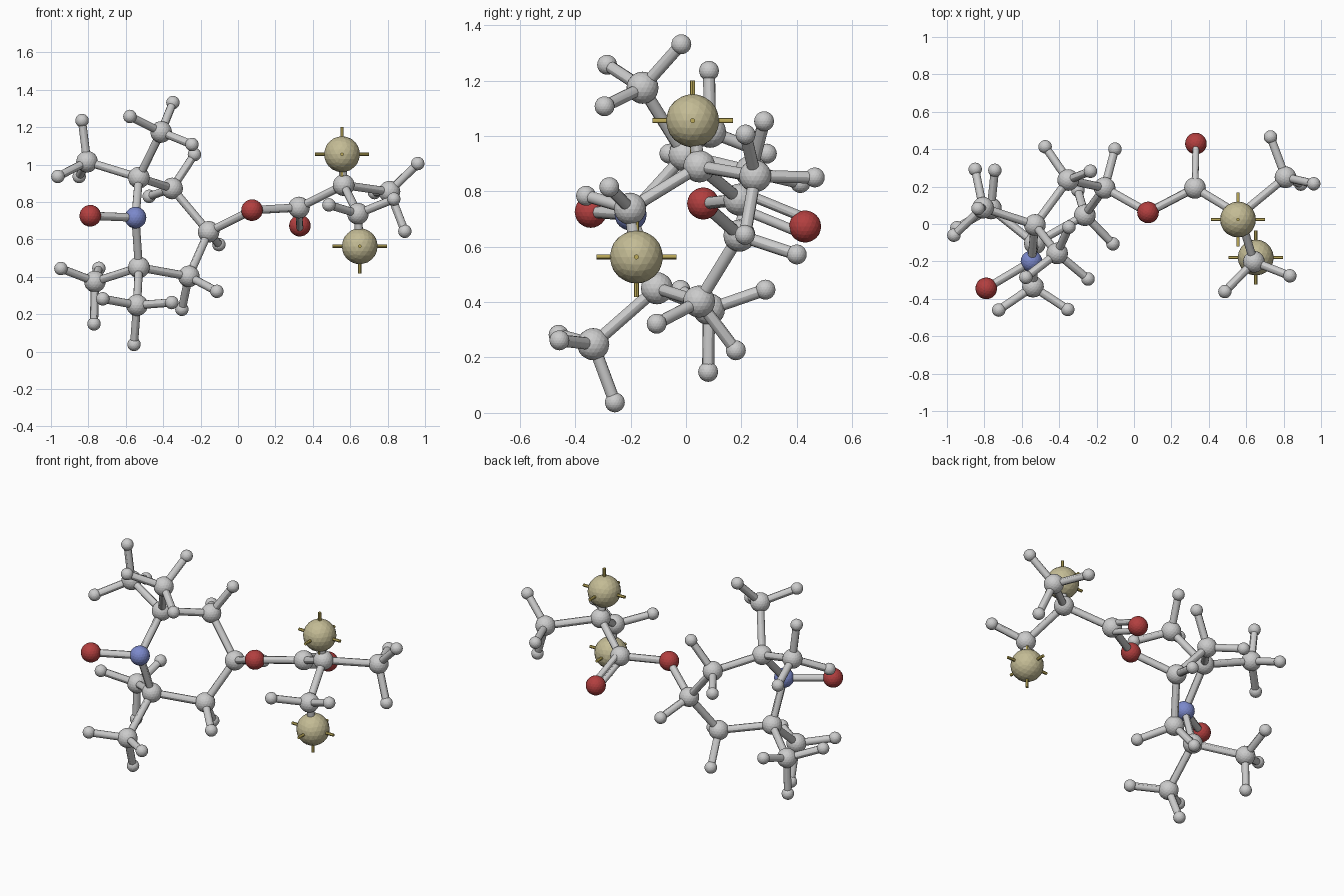
import bpy
from mathutils import Vector

if "Cube" in bpy.data.objects:
    bpy.data.objects.remove(bpy.data.objects["Cube"])


def paint(name, rgb):
    m = bpy.data.materials.new(name)
    m.diffuse_color = (*rgb, 1)
    m.use_nodes = True
    m.node_tree.nodes["Principled BSDF"].inputs["Base Color"].default_value = m.diffuse_color
    return m


RED = paint("oxygen_red", (0.45, 0.05, 0.05))
BLUE = paint("nitrogen_blue", (0.2, 0.25, 0.6))
TAN = paint("end_tan", (0.55, 0.5, 0.3))
GOLD = paint("spike_gold", (0.5, 0.4, 0.1))


def ball(name, pos, radius, mat=None):
    bpy.ops.mesh.primitive_ico_sphere_add(subdivisions=3, radius=radius, location=pos)
    ob = bpy.context.object
    ob.name = name
    if mat:
        ob.data.materials.append(mat)


def rod(name, a, b, radius=0.022, mat=None):
    a, b = Vector(a), Vector(b)
    d = b - a
    bpy.ops.mesh.primitive_cylinder_add(vertices=12, radius=radius, depth=d.length,
                                        location=(a + b) / 2,
                                        rotation=d.to_track_quat('Z', 'Y').to_euler())
    ob = bpy.context.object
    ob.name = name
    bpy.ops.object.shade_smooth_by_angle()
    if mat:
        ob.data.materials.append(mat)


# Large atoms
heavy = {
    "nitroxyl_oxygen": (-0.79, -0.344, 0.726),
    "ring_nitrogen": (-0.548, -0.2, 0.716),
    "ring_carbon_top": (-0.53, -0.005, 0.93),
    "ring_carbon_upper": (-0.352, 0.235, 0.872),
    "ring_carbon_side": (-0.157, 0.193, 0.64),
    "ring_carbon_lower": (-0.263, 0.047, 0.402),
    "ring_carbon_bottom": (-0.53, -0.105, 0.45),
    "methyl_a": (-0.411, -0.157, 1.174),
    "methyl_b": (-0.807, 0.087, 1.015),
    "methyl_c": (-0.765, 0.083, 0.374),
    "methyl_d": (-0.54, -0.335, 0.248),
    "link_oxygen": (0.075, 0.062, 0.756),
    "carbonyl_carbon": (0.326, 0.193, 0.77),
    "carbonyl_oxygen": (0.331, 0.43, 0.673),
    "chain_carbon": (0.565, 0.048, 0.89),
    "chain_methylene": (0.641, -0.202, 0.737),
    "chain_methyl": (0.81, 0.25, 0.855),
}
for name, pos in heavy.items():
    mat = RED if "oxygen" in name else BLUE if "nitrogen" in name else None
    ball(name, pos, 0.058, mat)

# Single bonds between large atoms
ring = ["ring_nitrogen", "ring_carbon_top", "ring_carbon_upper", "ring_carbon_side",
        "ring_carbon_lower", "ring_carbon_bottom"]
pairs = list(zip(ring, ring[1:] + ring[:1])) + [
    ("ring_nitrogen", "nitroxyl_oxygen"),
    ("ring_carbon_top", "methyl_a"), ("ring_carbon_top", "methyl_b"),
    ("ring_carbon_bottom", "methyl_c"), ("ring_carbon_bottom", "methyl_d"),
    ("ring_carbon_side", "link_oxygen"), ("link_oxygen", "carbonyl_carbon"),
    ("carbonyl_carbon", "chain_carbon"), ("chain_carbon", "chain_methylene"),
    ("chain_carbon", "chain_methyl"),
]
for a, b in pairs:
    rod("bond", heavy[a], heavy[b])

# Double bond
a, b = Vector(heavy["carbonyl_carbon"]), Vector(heavy["carbonyl_oxygen"])
offset = (b - a).cross(Vector((1, 0, 0))).normalized() * 0.028
for s in (-1, 1):
    rod("double_bond", a + s * offset, b + s * offset, 0.018)

# Hydrogens, listed by the atom that carries them
hydrogens = {
    "methyl_a": [(-0.578, -0.285, 1.257), (-0.348, -0.017, 1.331), (-0.246, -0.294, 1.107)],
    "methyl_b": [(-0.834, 0.083, 1.235), (-0.963, -0.06, 0.936), (-0.849, 0.292, 0.936)],
    "methyl_c": [(-0.947, -0.02, 0.444), (-0.77, 0.08, 0.148), (-0.744, 0.287, 0.445)],
    "methyl_d": [(-0.723, -0.46, 0.282), (-0.556, -0.257, 0.038), (-0.354, -0.457, 0.262)],
    "ring_carbon_upper": [(-0.233, 0.282, 1.053), (-0.475, 0.413, 0.83)],
    "ring_carbon_side": [(-0.102, 0.4, 0.572)],
    "ring_carbon_lower": [(-0.113, -0.106, 0.322), (-0.3, 0.18, 0.226)],
    "chain_methyl": [(0.961, 0.215, 1.005), (0.892, 0.213, 0.643), (0.73, 0.465, 0.85)],
    "chain_methylene": [(0.486, -0.361, 0.784), (0.833, -0.277, 0.815)],
}
for parent, spots in hydrogens.items():
    for pos in spots:
        ball("hydrogen", pos, 0.036)
        rod("hydrogen_bond", heavy[parent], pos)

# Chain end markers with three crossing spikes
ends = {"chain_carbon": (0.556, 0.024, 1.055), "chain_methylene": (0.651, -0.179, 0.563)}
for parent, pos in ends.items():
    ball("end_ball", pos, 0.096, TAN)
    rod("end_bond", heavy[parent], pos)
    for axis in ((1, 0, 0), (0, 1, 0), (0, 0, 1)):
        v = Vector(axis) * 0.145
        rod("end_spike", Vector(pos) - v, Vector(pos) + v, 0.009, GOLD)
